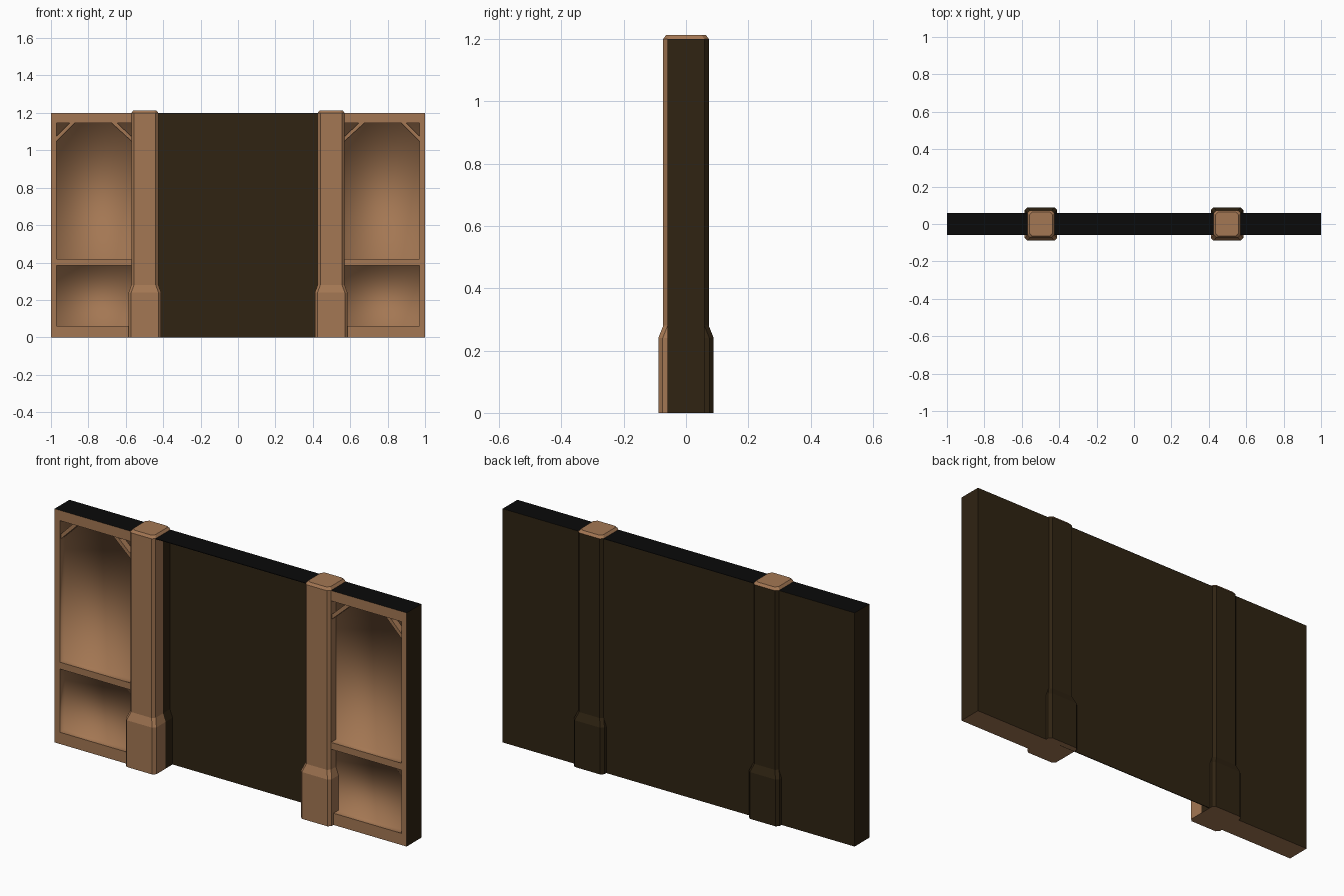
import bpy, bmesh
from mathutils import Vector

if "Cube" in bpy.data.objects:
    bpy.data.objects.remove(bpy.data.objects["Cube"])


def material(name, rgb):
    m = bpy.data.materials.new(name)
    m.diffuse_color = (*rgb, 1)
    m.use_nodes = True
    m.node_tree.nodes["Principled BSDF"].inputs["Base Color"].default_value = m.diffuse_color
    return m


LIGHT, DARK, BLACK = 0, 1, 2
MATS = [material("tan_brown", (0.37, 0.185, 0.087)),
        material("dark_brown", (0.029, 0.017, 0.006)),
        material("black", (0.003, 0.003, 0.003))]


def finish(bm, name, mirror=True):
    me = bpy.data.meshes.new(name)
    bm.to_mesh(me)
    bm.free()
    for m in MATS:
        me.materials.append(m)
    ob = bpy.data.objects.new(name, me)
    bpy.context.collection.objects.link(ob)
    if mirror:
        mod = ob.modifiers.new("mirror", 'MIRROR')
        mod.use_mirror_merge = False
    return ob


def quad(bm, pts, mat):
    f = bm.faces.new([bm.verts.new(p) for p in pts])
    f.material_index = mat


def box(bm, lo, hi, mat):
    vs = bmesh.ops.create_cube(bm, size=1)["verts"]
    lo, hi = Vector(lo), Vector(hi)
    for v in vs:
        v.co = (lo + hi) / 2 + v.co * (hi - lo)
    for f in {f for v in vs for f in v.link_faces}:
        f.material_index = mat


T, H = 0.06, 1.2            # half thickness, height
XI, XA, XB, XO = 0.5, 0.56, 0.97, 1.0
OPENINGS = [(0.06, 0.385), (0.42, 1.147)]
DEPTH = 0.04

# Side section shell: outer end, back, top, underside and front frame
bm = bmesh.new()
quad(bm, [(XO, -T, 0), (XO, T, 0), (XO, T, H), (XO, -T, H)], DARK)
quad(bm, [(XO, T, 0), (XI, T, 0), (XI, T, H), (XO, T, H)], DARK)
quad(bm, [(XI, -T, H), (XO, -T, H), (XO, T, H), (XI, T, H)], BLACK)
quad(bm, [(XI, T, 0), (XO, T, 0), (XO, -T, 0), (XI, -T, 0)], LIGHT)
strips = [(XI, XA, 0, H), (XB, XO, 0, H), (XA, XB, 0, OPENINGS[0][0]),
          (XA, XB, OPENINGS[0][1], OPENINGS[1][0]), (XA, XB, OPENINGS[1][1], H)]
for xa, xb, za, zb in strips:
    quad(bm, [(xa, -T, za), (xb, -T, za), (xb, -T, zb), (xa, -T, zb)], LIGHT)
finish(bm, "side_section")

# Recessed panels, softly shaded from wall to back
for name, (za, zb) in zip(("lower_recess", "upper_recess"), OPENINGS):
    bm = bmesh.new()
    rect = [(XA, za), (XB, za), (XB, zb), (XA, zb)]
    front = [bm.verts.new((x, -T, z)) for x, z in rect]
    back = [bm.verts.new((x, -T + DEPTH, z)) for x, z in rect]
    bm.faces.new(back)
    for i in range(4):
        j = (i + 1) % 4
        bm.faces.new([front[i], front[j], back[j], back[i]])
    for f in bm.faces:
        f.smooth = True
    finish(bm, name)

# Diagonal corner braces in the upper recess
bm = bmesh.new()
for xw, xt in ((0.565, 0.68), (0.975, 0.87)):
    prof = [(xw, 1.045), (xw, 1.07), (xt - (xt - xw) * 0.25, 1.15), (xt, 1.15)]
    rings = [[bm.verts.new((x, y, z)) for x, z in prof] for y in (-0.052, -0.02)]
    bm.faces.new(rings[0])
    bm.faces.new(rings[1][::-1])
    for i in range(4):
        j = (i + 1) % 4
        bm.faces.new([rings[0][j], rings[0][i], rings[1][i], rings[1][j]])
bmesh.ops.recalc_face_normals(bm, faces=bm.faces)
finish(bm, "corner_brace")

# Pillars: chamfered post on a wider foot, tan in front and dark behind
bm = bmesh.new()
CX, C = 0.498, 0.014
levels = [(0, 0.087, 0.089), (0.24, 0.087, 0.089), (0.28, 0.072, 0.073),
          (1.2, 0.072, 0.073), (1.213, 0.062, 0.063)]
rings = []
for z, a, b in levels:
    prof = [(-a + C, -b), (a - C, -b), (a, -b + C), (a, 0), (a, b - C),
            (a - C, b), (-a + C, b), (-a, b - C), (-a, 0), (-a, -b + C)]
    rings.append([bm.verts.new((CX + x, y, z)) for x, y in prof])
for r, s in zip(rings, rings[1:]):
    for i in range(10):
        j = (i + 1) % 10
        bm.faces.new([r[i], r[j], s[j], s[i]])
bm.faces.new(rings[-1])
bm.faces.new(rings[0][::-1])
for f in bm.faces:
    c = f.calc_center_median()
    f.material_index = DARK if c.y > 0.01 and 0 < c.z < H else LIGHT
finish(bm, "pillar")

# Middle bay: open at the front, with a thin back sheet and a top strip
bm = bmesh.new()
box(bm, (-XI, T - 0.004, 0), (XI, T, H - 0.002), DARK)
finish(bm, "middle_back_panel", False)
bm = bmesh.new()
box(bm, (-XI, -T, H - 0.003), (XI, T, H), BLACK)
finish(bm, "middle_top_strip", False)
